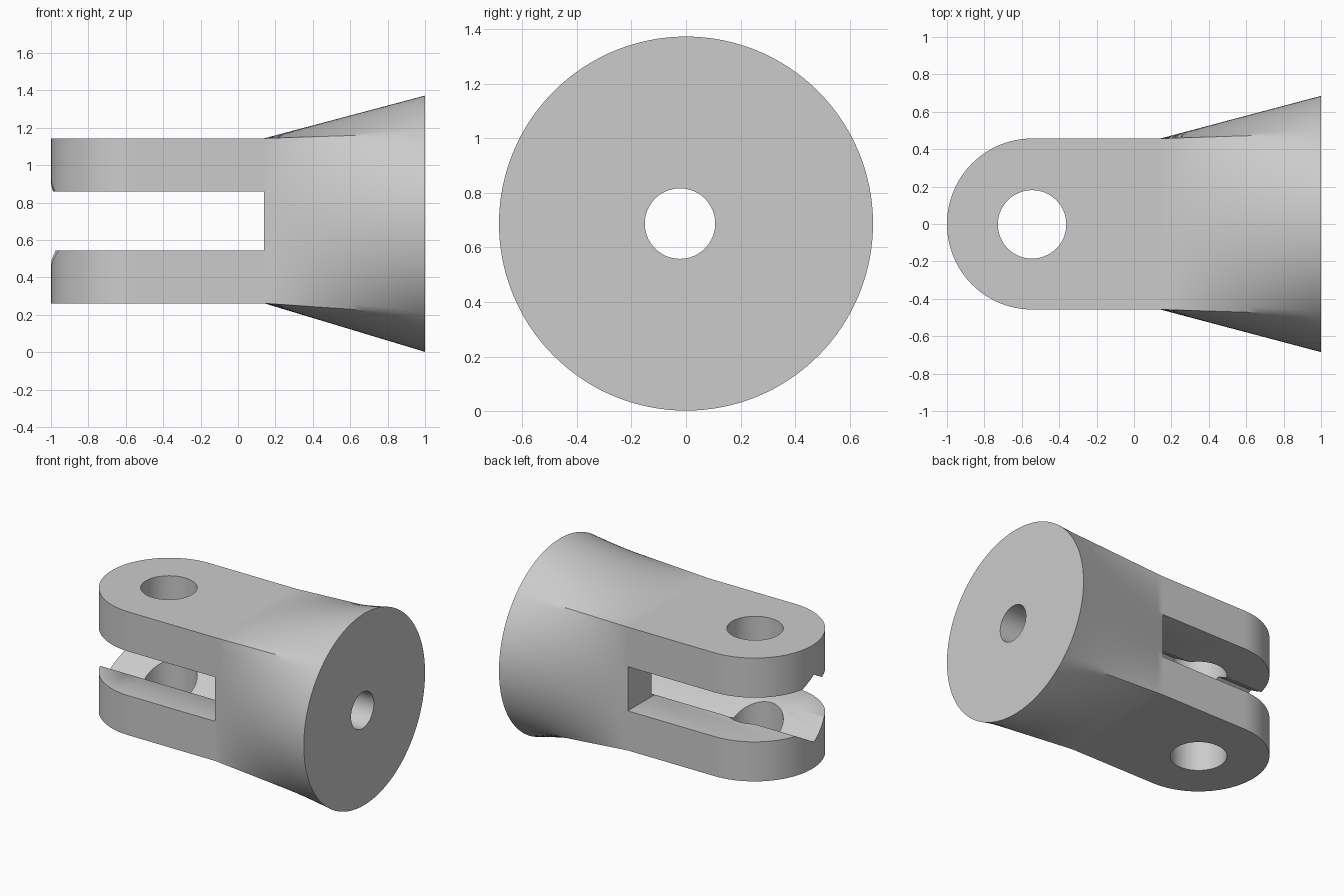
import bpy, bmesh, math
from mathutils import Vector

if "Cube" in bpy.data.objects:
    bpy.data.objects.remove(bpy.data.objects["Cube"], do_unlink=True)

MID_Z = 0.687       # socket axis height
FORK_Z = 0.7025     # fork centre height
HALF_W, HALF_H = 0.457, 0.441
NECK_X, PIN_X = 0.14, -0.545

steel = bpy.data.materials.new("plain_grey")
steel.use_nodes = True
grey = (0.6, 0.6, 0.6, 1)
steel.diffuse_color = grey
steel.node_tree.nodes["Principled BSDF"].inputs["Base Color"].default_value = grey


def loft(name, rings):
    """Closed solid through a list of equal-length point rings."""
    bm = bmesh.new()
    loops = [[bm.verts.new(p) for p in ring] for ring in rings]
    n = len(loops[0])
    for a, b in zip(loops, loops[1:]):
        for i in range(n):
            j = (i + 1) % n
            bm.faces.new((a[i], a[j], b[j], b[i]))
    bm.faces.new(loops[0])
    bm.faces.new(loops[-1])
    bmesh.ops.recalc_face_normals(bm, faces=bm.faces)
    mesh = bpy.data.meshes.new(name)
    bm.to_mesh(mesh)
    bm.free()
    mesh.materials.append(steel)
    obj = bpy.data.objects.new(name, mesh)
    bpy.context.collection.objects.link(obj)
    return obj


def circle(n, r, start=0.0):
    return [(r * math.cos(start + math.tau * i / n),
             r * math.sin(start + math.tau * i / n)) for i in range(n)]


def prism_x(name, outline, x0, x1, y, z):
    return loft(name, [[(x, y + a, z + b) for a, b in outline] for x in (x0, x1)])


def prism_z(name, outline, z0, z1):
    return loft(name, [[(a, b, z) for a, b in outline] for z in (z0, z1)])


# Flared body: square neck blending to a round end face
SIDE, RINGS = 32, 16
corners = [Vector(c) for c in ((1, -1), (1, 1), (-1, 1), (-1, -1))]
square = []
for k in range(4):
    for i in range(SIDE):
        c = corners[k].lerp(corners[(k + 1) % 4], i / SIDE)
        square.append(Vector((NECK_X, c.x * HALF_W, FORK_Z + c.y * HALF_H)))
disc = [Vector((1, a, MID_Z + b)) for a, b in circle(4 * SIDE, 0.685, -math.pi / 4)]
body = loft("clevis_body", [[s.lerp(d, t / RINGS) for s, d in zip(square, disc)]
                            for t in range(RINGS + 1)])

# Round-ended fork block
outline = [(0.2, -HALF_W), (0.2, HALF_W)]
for i in range(49):
    a = math.pi / 2 + math.pi * i / 48
    outline.append((PIN_X + 0.455 * math.cos(a), HALF_W * math.sin(a)))
fork = prism_z("fork_block", outline, FORK_Z - HALF_H, FORK_Z + HALF_H)

# Cutters: fork slot, pin hole, hexagonal pocket, bolt hole
slot = prism_x("slot_cutter", [(-1, -0.158), (1, -0.158), (1, 0.158), (-1, 0.158)],
               -1.5, NECK_X, 0, FORK_Z)
pin = prism_z("pin_hole_cutter", [(PIN_X + a, b - 0.002) for a, b in circle(64, 0.183)],
              -0.5, 2)
pocket = prism_x("hex_pocket_cutter", circle(6, 0.241, math.pi / 2), -1.5, 0.6, -0.018, MID_Z)
bolt = prism_x("bolt_hole_cutter", circle(64, 0.129), 0, 1.5, -0.022, MID_Z)

bpy.context.view_layer.objects.active = body
for tool, mode in ((fork, 'UNION'), (slot, 'DIFFERENCE'), (pin, 'DIFFERENCE'),
                   (pocket, 'DIFFERENCE'), (bolt, 'DIFFERENCE')):
    tool.hide_render = True
    mod = body.modifiers.new(tool.name, 'BOOLEAN')
    mod.operation, mod.object, mod.solver = mode, tool, 'EXACT'
    bpy.ops.object.modifier_apply(modifier=mod.name)
    bpy.data.objects.remove(tool, do_unlink=True)

# Smooth flare and bores, crisp edges, flat fork faces
for o in bpy.context.selected_objects:
    o.select_set(False)
body.select_set(True)
bpy.ops.object.shade_smooth_by_angle(angle=math.radians(30))
weighted = body.modifiers.new("flat_faces", 'WEIGHTED_NORMAL')
weighted.keep_sharp = True
